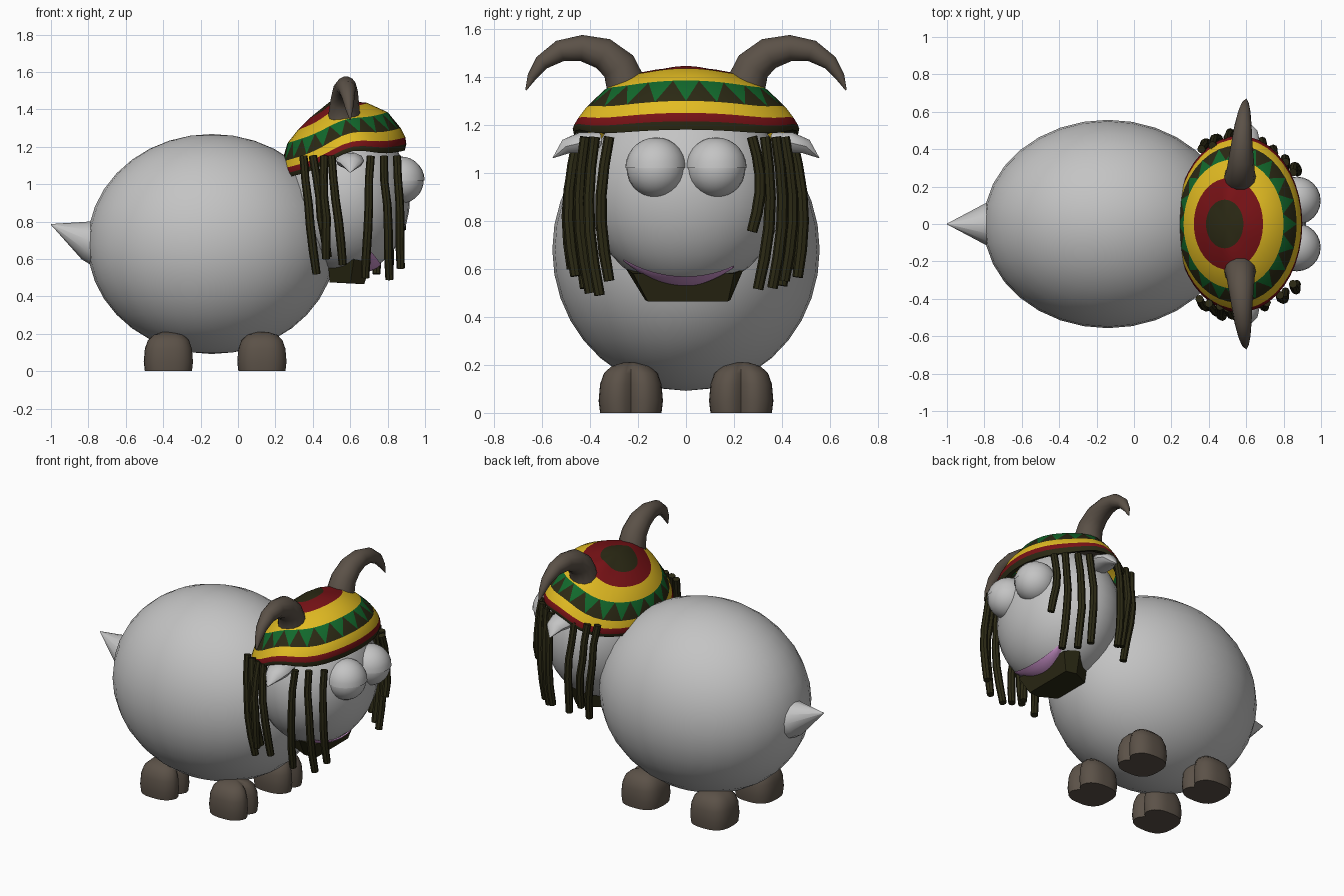
import bpy, bmesh, math, random
from mathutils import Vector

if "Cube" in bpy.data.objects:
    bpy.data.objects.remove(bpy.data.objects["Cube"])

random.seed(4)


def mat(name, r, g, b):
    m = bpy.data.materials.new(name)
    m.diffuse_color = (r, g, b, 1)
    m.use_nodes = True
    m.node_tree.nodes["Principled BSDF"].inputs["Base Color"].default_value = m.diffuse_color
    return m


GREY = mat("wool grey", 0.55, 0.55, 0.55)
BROWN = mat("horn brown", 0.105, 0.083, 0.064)
DARK = mat("dark hair", 0.024, 0.022, 0.007)
RED = mat("hat red", 0.19, 0.006, 0.008)
YELLOW = mat("hat yellow", 0.76, 0.5, 0.016)
GREEN = mat("hat green", 0.006, 0.14, 0.025)
PINK = mat("lip pink", 0.62, 0.3, 0.62)


def finish(name, bm, mats, angle=40):
    bmesh.ops.recalc_face_normals(bm, faces=bm.faces)
    me = bpy.data.meshes.new(name)
    bm.to_mesh(me)
    bm.free()
    for m in mats:
        me.materials.append(m)
    ob = bpy.data.objects.new(name, me)
    bpy.context.collection.objects.link(ob)
    bpy.ops.object.select_all(action='DESELECT')
    ob.select_set(True)
    bpy.context.view_layer.objects.active = ob
    bpy.ops.object.shade_smooth_by_angle(angle=math.radians(angle))
    return ob


def loft(name, rings, m, angle=40):
    """Skin a list of equal-length point rings and cap both ends."""
    bm = bmesh.new()
    vs = [[bm.verts.new(p) for p in r] for r in rings]
    n = len(vs[0])
    for a, b in zip(vs, vs[1:]):
        for i in range(n):
            j = (i + 1) % n
            bm.faces.new((a[i], a[j], b[j], b[i]))
    bm.faces.new(vs[0])
    bm.faces.new(vs[-1])
    return finish(name, bm, [m], angle)


def tube(name, path, radii, m, sides=10, flat=1.0):
    """Round tube along a path; flat squashes it across the x axis direction."""
    pts = [Vector(p) for p in path]
    rings = []
    for i, p in enumerate(pts):
        t = (pts[min(i + 1, len(pts) - 1)] - pts[max(i - 1, 0)]).normalized()
        ref = Vector((1, 0, 0)) if abs(t.x) < 0.8 else Vector((0, 1, 0))
        v = t.cross(ref).normalized()
        u = v.cross(t)
        rings.append([p + radii[i] * (u * math.cos(a) + v * math.sin(a) * flat)
                      for a in (2 * math.pi * k / sides for k in range(sides))])
    return loft(name, rings, m)


def ellipsoid(name, c, r, m, seg=32, rows=18, lid=False):
    bm = bmesh.new()
    bmesh.ops.create_uvsphere(bm, u_segments=seg, v_segments=rows, radius=1)
    if lid:  # keep the upper half only
        bmesh.ops.delete(bm, geom=[v for v in bm.verts if v.co.z < -0.01], context='VERTS')
    for v in bm.verts:
        v.co = Vector((v.co.x * r[0] + c[0], v.co.y * r[1] + c[1], v.co.z * r[2] + c[2]))
    return finish(name, bm, [m], 60)


# Body and tail
ellipsoid("body", (-0.14, 0, 0.68), (0.665, 0.557, 0.588), GREY)
tube("tail", [(-0.70, 0, 0.68), (-0.80, 0, 0.70), (-1.0, 0, 0.785)], [0.15, 0.108, 0.002], GREY, 12)

# Cloven hooves, the notch facing +x
HOOF = [(0, 0.128), (0.05, 0.134), (0.12, 0.128), (0.165, 0.112), (0.195, 0.08), (0.21, 0.03)]
for fx, end in ((-0.37, "rear"), (0.13, "fore")):
    for s, side in ((-1, "near"), (1, "far")):
        rings = []
        for z, r in HOOF:
            ring = []
            for k in range(32):
                a = 2 * math.pi * k / 32
                d = min(a, 2 * math.pi - a)
                sq = (abs(math.cos(a)) ** 2.8 + abs(math.sin(a)) ** 2.8) ** (-1 / 2.8)
                q = r * sq * (1 - 0.28 * math.exp(-(d / 0.2) ** 2))
                ring.append((fx + q * math.cos(a), s * 0.23 + q * math.sin(a), z))
            rings.append(ring)
        loft(f"{end}_{side}_hoof", rings, BROWN, 50)

# Head
HC, HR = (0.58, 0, 0.93), (0.34, 0.41, 0.42)
ellipsoid("head", HC, HR, GREY)

# Eyes, lids, ears and horns, mirrored in y
HORN = [(0.565, 0.235, 1.29, 0.093), (0.568, 0.25, 1.37, 0.085), (0.57, 0.28, 1.445, 0.076),
        (0.573, 0.345, 1.497, 0.068), (0.577, 0.435, 1.52, 0.056), (0.583, 0.525, 1.508, 0.046),
        (0.59, 0.60, 1.46, 0.033), (0.595, 0.642, 1.40, 0.02), (0.6, 0.667, 1.345, 0.003)]
for s, side in ((-1, "left"), (1, "right")):
    ellipsoid(f"{side}_eye", (0.87, s * 0.125, 1.02), (0.123,) * 3, GREY, 24, 14)
    ellipsoid(f"{side}_eyelid", (0.87, s * 0.125, 1.02), (0.128,) * 3, GREY, 24, 14, True)
    tube(f"{side}_ear", [(0.59, s * 0.36, 1.13), (0.6, s * 0.44, 1.125), (0.605, s * 0.50, 1.11),
                         (0.6, s * 0.555, 1.062)], [0.07, 0.075, 0.055, 0.002], GREY, 10, 0.6)
    tube(f"{side}_horn", [(x, s * y, z) for x, y, z, r in HORN], [h[3] for h in HORN], BROWN, 14)

# Lips: a curved strip lying on the face
rows = []
for k in range(17):
    u = k / 16
    y = -0.26 + 0.46 * u
    mid = 0.548 + 0.088 * ((y + 0.01) / 0.25) ** 2
    half = 0.004 + 0.017 * math.sin(math.pi * u)
    rows.append([])
    for z in (mid - half, mid, mid + half):
        q = 1 - ((z - HC[2]) / HR[2]) ** 2 - (y / HR[1]) ** 2
        rows[-1].append((HC[0] + HR[0] * math.sqrt(max(q, 0.03)), y, z))
loft("lips", [[(x + d, y, z) for (x, y, z), d in
               ((r[0], -0.02), (r[0], 0.012), (r[1], 0.018), (r[2], 0.012), (r[2], -0.02))]
              for r in rows], PINK)

# Chin beard
loft("beard", [[(0.48, -0.14, 0.60), (0.48, 0.14, 0.60), (0.62, 0.24, 0.60), (0.71, 0.20, 0.58),
                (0.71, -0.22, 0.58), (0.62, -0.25, 0.60)],
               [(0.49, -0.12, 0.475), (0.49, 0.13, 0.475), (0.60, 0.185, 0.47), (0.675, 0.175, 0.465),
                (0.675, -0.16, 0.465), (0.60, -0.17, 0.47)]], DARK, 20)

# Hair locks: top x, y, then bottom x, y, z
LOCKS = [(.35, -.40, .42, -.42, .52), (.40, -.425, .48, -.45, .61), (.46, -.44, .47, -.475, .60),
         (.50, -.45, .56, -.46, .57), (.71, -.42, .68, -.40, .50), (.78, -.38, .81, -.36, .49),
         (.85, -.32, .87, -.32, .55), (.85, .275, .875, .275, .755), (.81, .33, .81, .30, .515),
         (.75, .375, .74, .36, .52), (.69, .41, .68, .41, .55), (.50, .44, .52, .465, .565),
         (.42, .42, .46, .43, .60), (.36, .40, .42, .40, .53)]
for i, (x0, y0, x1, y1, z1) in enumerate(LOCKS):
    path = []
    for k in range(6):
        u = k / 5
        w = 0.008 * math.sin(math.pi * u)
        path.append((x0 + (x1 - x0) * u + random.uniform(-w, w),
                     y0 + (y1 - y0) * u + math.copysign(0.035, y0) * math.sin(math.pi * u),
                     1.15 + (z1 - 1.15) * u))
    tube(f"hair_lock_{i + 1}", path, [0.022, 0.022, 0.023, 0.024, 0.024, 0.022], DARK, 8)

# Knitted hat: ring rear x, front x, half width, rear z, front z, side lift; band inside that ring
RINGS = [(.385, .585, .13, 1.355, 1.445, .02, 0), (.32, .69, .245, 1.29, 1.435, .03, 1),
         (.265, .80, .345, 1.22, 1.385, .03, 2), (.235, .87, .42, 1.12, 1.30, .05, None),
         (.228, .895, .455, 1.08, 1.25, .05, 2), (.225, .90, .472, 1.05, 1.215, .055, 1),
         (.235, .892, .465, 1.03, 1.18, .06, 0), (.28, .85, .41, 1.05, 1.20, .06, 0)]
N = 40
bm = bmesh.new()
apex = bm.verts.new((0.49, 0, 1.44))
prev = None
for xr, xf, w, zr, zf, lift, band in RINGS:
    cur = []
    for k in range(N):
        a = 2 * math.pi * k / N
        c = math.cos(a)
        off = math.degrees(math.acos(max(-1, min(1, c)))) - 83
        cur.append(bm.verts.new(((xr + xf) / 2 + (xf - xr) / 2 * c, w * math.sin(a),
                                 (zr + zf) / 2 + (zf - zr) / 2 * c + lift * math.exp(-(off / 26) ** 2))))
    for k in range(N):
        j = (k + 1) % N
        if prev is None:
            bm.faces.new((apex, cur[k], cur[j])).material_index = band
        elif band is not None:
            bm.faces.new((prev[k], cur[k], cur[j], prev[j])).material_index = band
        elif k % 2 == 0:  # zigzag band: dark triangles up, green triangles down
            l = (k + 2) % N
            bm.faces.new((prev[j], cur[k], cur[j], cur[l])).material_index = 0
            bm.faces.new((prev[k - 1], cur[k], prev[j], prev[k])).material_index = 3
    prev = cur
finish("knitted_hat", bm, [DARK, RED, YELLOW, GREEN], 60)
